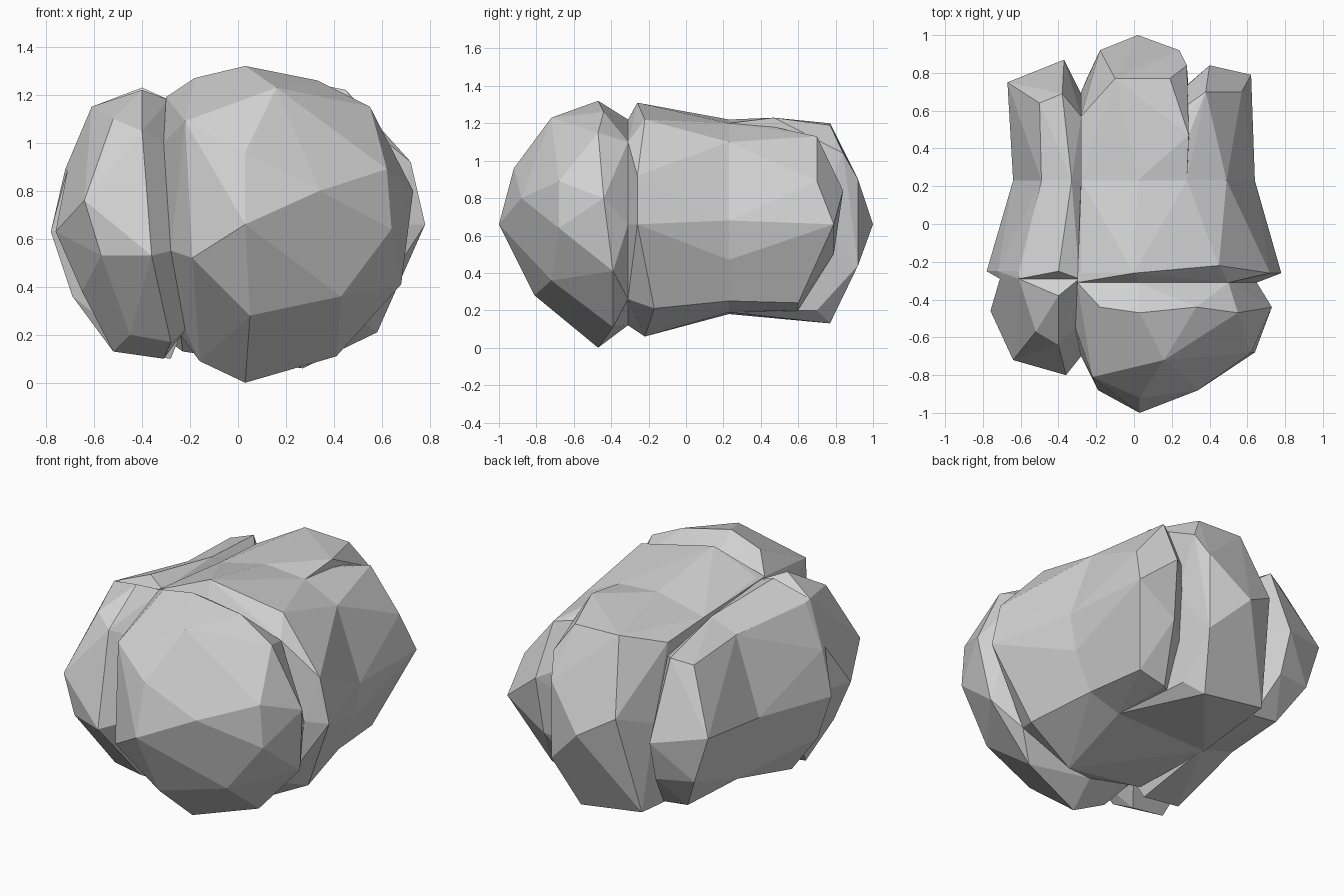
import bpy
import bmesh

cube = bpy.data.objects.get("Cube")
if cube:
    bpy.data.objects.remove(cube, do_unlink=True)

# One plain stone colour
stone = bpy.data.materials.new("stone_grey")
stone.use_nodes = True
stone_colour = (.64, .64, .64, 1)
stone.diffuse_color = stone_colour
stone.node_tree.nodes["Principled BSDF"].inputs["Base Color"].default_value = stone_colour


def section(y, *profile):
    """Place a profile of (x, z) points on the slice at depth y."""
    return [(x, y, z) for x, z in profile]


def chunk(name, *sections):
    """Wrap a faceted, flat-shaded skin around a stack of sections."""
    mesh = bpy.data.meshes.new(name)
    bm = bmesh.new()
    for points in sections:
        for point in points:
            bm.verts.new(point)
    hull = bmesh.ops.convex_hull(bm, input=bm.verts[:])
    unused = {g for g in hull["geom_interior"] + hull["geom_unused"]
              if isinstance(g, bmesh.types.BMVert) and g.is_valid}
    bmesh.ops.delete(bm, geom=list(unused), context="VERTS")
    bmesh.ops.dissolve_limit(bm, angle_limit=.06, verts=bm.verts[:], edges=bm.edges[:])
    bmesh.ops.recalc_face_normals(bm, faces=bm.faces[:])
    bm.to_mesh(mesh)
    bm.free()
    mesh.materials.append(stone)
    rock = bpy.data.objects.new(name, mesh)
    bpy.context.collection.objects.link(rock)
    return rock


# Shared slices: the crack across the stone and the waist behind it
neck = section(-.31, (-.3, 1.19), (.02, 1.22), (.5, 1.1), (.65, .66),
               (.52, .26), (.05, .12), (-.24, .2), (-.29, .55))
side_neck = section(-.29, (-.61, 1.15), (-.71, .89), (-.7, .63), (-.55, .25),
                    (-.24, .2), (-.29, 1.18))
waist = section(.23, (-.28, 1.15), (.02, 1.22), (.28, 1.2), (.49, 1.1), (.64, .68),
                (.6, .47), (.5, .25), (.3, .19), (-.3, .18))
side_waist = section(.23, (-.28, 1.11), (-.33, 1.17), (-.49, 1.1), (-.64, .65),
                     (-.5, .25), (-.28, .18))

# Floor of the long crack that splits the front in two
crack_floor = (section(-.55, (-.31, 1)) + section(-.7, (-.28, .55))
               + section(-.46, (-.22, .22)))

# Large front lobe
chunk("front_lobe", neck, crack_floor,
      section(-.39, (.68, .41), (.41, .11)),
      section(-.44, (-.18, 1.27), (.33, 1.26), (.73, .8), (-.16, .09)),
      section(-.47, (.03, 1.32), (.55, 1.15), (.03, 0)),
      section(-.68, (.62, .89), (.64, .64)),
      section(-.72, (.16, 1.23), (.43, .36)),
      section(-.81, (-.22, 1.09), (.05, .28)),
      section(-.88, (.34, .8), (-.19, .52)),
      section(-.92, (.03, .96)),
      section(-1, (.03, .66)))

# Smaller lobe beside it
chunk("front_side_lobe", side_neck, crack_floor,
      section(-.38, (-.4, 1.22), (-.52, .13), (-.31, .1)),
      section(-.46, (-.76, .63), (-.65, .38)),
      section(-.51, (-.45, .2), (-.28, .17)),
      section(-.57, (-.52, 1.1)),
      section(-.64, (-.4, 1.05)),
      section(-.72, (-.64, .76), (-.57, .53)),
      section(-.8, (-.36, .53)))

# Main body behind the cross crack
chunk("main_body", neck, waist,
      section(-.17, (.58, .21)),
      section(-.22, (.45, 1.22), (.27, .06), (-.23, .13)),
      section(-.26, (-.28, 1.2), (0, 1.31), (.72, .92), (.78, .66)))
chunk("side_body", side_neck, side_waist,
      section(-.25, (-.4, 1.23), (-.61, 1.14), (-.72, .89), (-.78, .63),
              (-.69, .36), (-.52, .13), (-.28, .1)))

# Three back lobes with cracks between them
chunk("back_middle_lobe", [p for p in waist if p[0] < .4],
      section(.47, (.29, 1.23)),
      section(.57, (-.28, 1.13)),
      section(.7, (.24, .2), (-.28, .7), (.29, .7)),
      section(.77, (-.1, 1.2), (.19, 1.19), (.15, .13), (-.25, .19)),
      section(.84, (.28, 1.04)),
      section(.92, (-.18, .78), (.24, .9), (.24, .44)),
      section(1, (.02, .66)))
chunk("back_right_lobe", waist,
      section(.47, (.29, 1.18)),
      section(.6, (.46, .24), (.29, .2)),
      section(.7, (.38, 1.13), (.57, .89), (.31, .45)),
      section(.76, (.31, .84)),
      section(.79, (.62, .66), (.38, .5)),
      section(.84, (.4, .84)))
chunk("back_side_lobe", side_waist,
      section(.57, (-.28, 1.05)),
      section(.64, (-.5, 1.08), (-.46, .24), (-.3, .22)),
      section(.69, (-.38, 1.11), (-.28, .7)),
      section(.75, (-.67, .73), (-.58, .45)),
      section(.8, (-.36, .43)),
      section(.87, (-.37, .67)))
